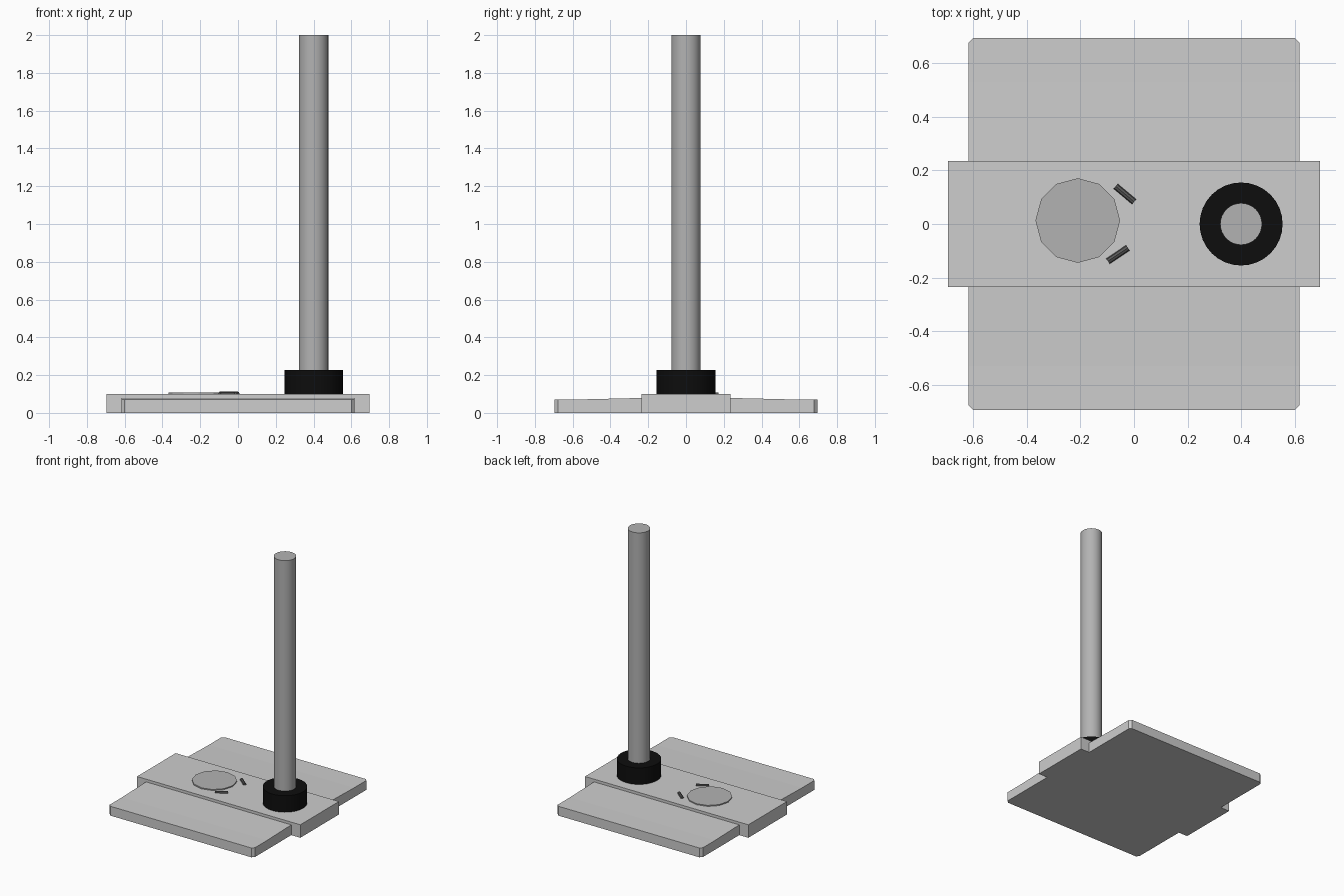
import bpy, bmesh, math

if "Cube" in bpy.data.objects:
    bpy.data.objects.remove(bpy.data.objects["Cube"])


def mat(name, v):
    m = bpy.data.materials.new(name)
    m.diffuse_color = (v, v, v, 1)
    m.use_nodes = True
    m.node_tree.nodes["Principled BSDF"].inputs["Base Color"].default_value = m.diffuse_color
    return m


LIGHT = mat("light_grey", 0.61)
STEEL = mat("steel_grey", 0.45)
DARK = mat("dark_grey", 0.10)
BLACK = mat("black", 0.004)


def add(name, bm, material, smooth=False):
    bmesh.ops.recalc_face_normals(bm, faces=bm.faces[:])
    me = bpy.data.meshes.new(name)
    bm.to_mesh(me)
    bm.free()
    me.materials.append(material)
    ob = bpy.data.objects.new(name, me)
    bpy.context.collection.objects.link(ob)
    if smooth:
        bpy.context.view_layer.objects.active = ob
        ob.select_set(True)
        bpy.ops.object.shade_smooth_by_angle(angle=math.radians(35))
        ob.select_set(False)
    return ob


def extrude_x(profile, half):
    """Extrude a (y, z) outline along x."""
    bm = bmesh.new()
    f = bm.faces.new([bm.verts.new((-half, y, z)) for y, z in profile])
    r = bmesh.ops.extrude_face_region(bm, geom=[f])
    vs = [g for g in r["geom"] if isinstance(g, bmesh.types.BMVert)]
    bmesh.ops.translate(bm, verts=vs, vec=(2 * half, 0, 0))
    return bm


def cylinder(name, x, y, z0, z1, radius, sides, material, smooth):
    bm = bmesh.new()
    bmesh.ops.create_cone(bm, cap_ends=True, segments=sides, radius1=radius,
                          radius2=radius, depth=z1 - z0)
    ob = add(name, bm, material, smooth)
    ob.location = (x, y, (z0 + z1) / 2)
    return ob


# wide base plate, rising slightly to the middle, corners clipped
half_top = [(0.695, 0.072), (0.53, 0.072), (0.235, 0.079)]
outline = [(-0.695, 0), (0.695, 0)] + half_top + [(-y, z) for y, z in reversed(half_top)]
bm = extrude_x(outline, 0.618)
corners = [e for e in bm.edges
           if abs(e.verts[0].co.z - e.verts[1].co.z) > 0.05
           and all(abs(v.co.y) > 0.69 for v in e.verts)]
bmesh.ops.bevel(bm, geom=corners, offset=0.018, segments=1, affect='EDGES')
add("base_plate", bm, LIGHT)

# raised centre strip
add("centre_strip",
    extrude_x([(-0.235, 0), (0.235, 0), (0.235, 0.1), (-0.235, 0.1)], 0.695), LIGHT)

# pole and its collar
cylinder("pole", 0.4, 0, 0.1, 2.0, 0.078, 32, STEEL, True)
cylinder("collar", 0.4, 0, 0.1, 0.227, 0.155, 32, BLACK, True)

# twelve-sided disc on the strip
cylinder("disc", -0.21, 0.013, 0.1, 0.108, 0.158, 12, STEEL, False)

# two small rods half sunk beside the disc
for i, (x, y, angle) in enumerate([(-0.034, 0.112, -40), (-0.06, -0.114, 34)]):
    ob = cylinder(f"small_rod_{i + 1}", x, y, 0, 0.09, 0.012, 8, DARK, False)
    ob.location.z = 0.1
    ob.rotation_euler = (0, math.pi / 2, math.radians(angle))
